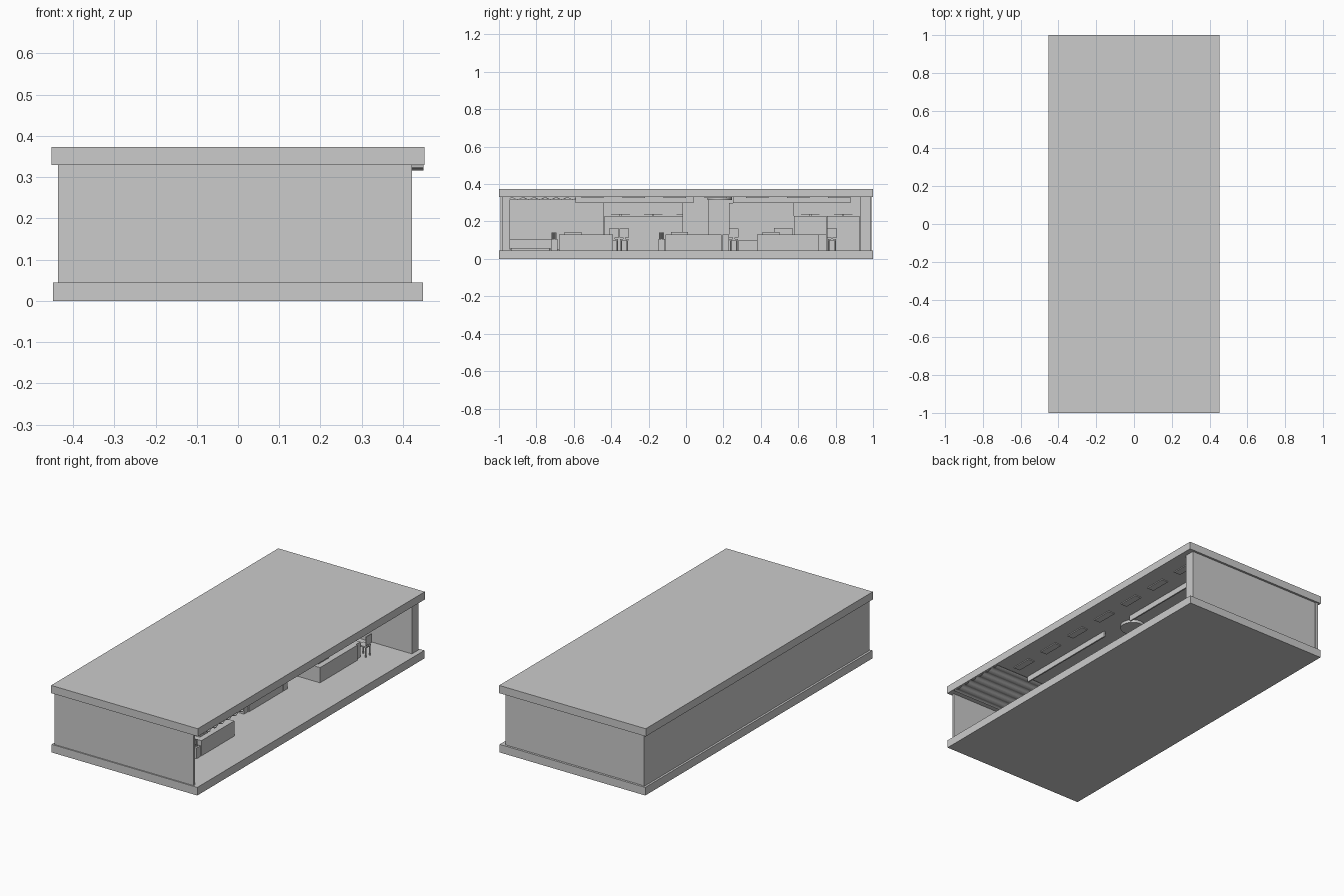
import bpy
import bmesh
import math
from mathutils import Vector

if "Cube" in bpy.data.objects:
    bpy.data.objects.remove(bpy.data.objects["Cube"])

grey = bpy.data.materials.new("plain grey")
grey.use_nodes = True
colour = (0.6, 0.6, 0.6, 1)
grey.diffuse_color = colour
grey.node_tree.nodes["Principled BSDF"].inputs["Base Color"].default_value = colour


def box(name, x, y, z):
    """Box from (low, high) pairs on each axis."""
    bpy.ops.mesh.primitive_cube_add(size=1)
    ob = bpy.context.object
    ob.name = name
    low, high = Vector((x[0], y[0], z[0])), Vector((x[1], y[1], z[1]))
    for v in ob.data.vertices:
        v.co = (low + high) / 2 + v.co * (high - low)
    ob.data.materials.append(grey)
    return ob


def disc(name, centre, radius, depth, sides=32):
    bpy.ops.mesh.primitive_cylinder_add(vertices=sides, radius=radius, depth=depth, location=centre)
    ob = bpy.context.object
    ob.name = name
    ob.data.materials.append(grey)
    bpy.ops.object.shade_smooth_by_angle(angle=math.radians(40))
    return ob


FLOOR, CEILING = 0.045, 0.33

# Shell, open on one long side; the walls run down through the floor
box("floor_slab", (-0.449, 0.449), (-1, 1), (0, FLOOR))
box("roof_slab", (-0.452, 0.452), (-1, 1), (CEILING, 0.373))
box("long_wall", (-0.437, -0.422), (-0.993, 0.993), (0, CEILING))
box("front_wall", (-0.422, 0.422), (-0.993, -0.98), (0, CEILING))
box("back_wall", (-0.422, 0.422), (0.93, 0.988), (0, CEILING))
box("column", (-0.055, 0.085), (-0.02, 0.12), (0, CEILING))
box("front_wall_panel", (-0.422, -0.412), (-0.945, -0.44), (0.05, 0.318))
box("back_wall_panel", (-0.422, -0.412), (0.23, 0.578), (FLOOR, 0.3))

# Hanging ceiling strips, light panels and round lamp
for i, span in enumerate([(-0.59, 0.04), (0.25, 0.88)]):
    box(f"ceiling_strip_{i}", (0.232, 0.24), span, (0.298, CEILING))
for i in range(7):
    y = 0.82 - 0.22 * i
    box(f"ceiling_light_{i}", (0.32, 0.36), (y - 0.06, y + 0.06), (0.325, CEILING))
disc("round_lamp", (0.16, 0.18, 0.322), 0.065, 0.016)

# Wavy ceiling panel: a sine profile swept across the room
mesh = bpy.data.meshes.new("wavy_ceiling")
wavy = bpy.data.objects.new("wavy_ceiling", mesh)
bpy.context.collection.objects.link(wavy)
bm = bmesh.new()
previous = None
for i in range(73):
    y, z = -0.945 + i * 0.355 / 72, 0.324 + 0.005 * math.sin(i * math.tau / 12)
    pair = [bm.verts.new((x, y, z)) for x in (-0.42, 0.45)]
    if previous:
        bm.faces.new((previous[0], previous[1], pair[1], pair[0]))
    previous = pair
bm.to_mesh(mesh)
bm.free()
mesh.materials.append(grey)
wavy.modifiers.new("thickness", "SOLIDIFY").thickness = 0.003

# Tall cabinets with a thin lamp over each
for i, y in enumerate([-0.35, -0.175, 0, 0.665, 0.84]):
    box(f"tall_cabinet_{i}", (-0.422, -0.365), (y - 0.087, y + 0.087), (0, 0.228))
    box(f"cabinet_lamp_{i}", (-0.41, -0.34), (y - 0.05, y + 0.05), (0.236, 0.241))
    box(f"lamp_stem_{i}", (-0.395, -0.385), (y - 0.005, y + 0.005), (0.228, 0.237))


def desk(name, x, y, drawers_y):
    """Counter with a front panel, a deep top, a drawer block and papers."""
    box(name + "_panel", (x - 0.015, x), y, (FLOOR, 0.13))
    box(name + "_top", (x - 0.18, x), y, (0.118, 0.13))
    box(name + "_drawers", (x - 0.18, x - 0.015), drawers_y, (FLOOR, 0.118))
    box(name + "_end", (x - 0.18, x - 0.015), (y[0], y[0] + 0.015), (FLOOR, 0.118))
    box(name + "_papers", (x - 0.09, x - 0.03), (y[0] + 0.03, y[0] + 0.12), (0.13, 0.145))


desk("front_desk", 0.25, (-0.68, -0.39), (-0.46, -0.39))
desk("middle_desk", 0.145, (-0.11, 0.19), (0.04, 0.19))
desk("back_desk", 0.24, (0.38, 0.71), (0.63, 0.71))
box("back_desk_screen", (0.12, 0.13), (0.47, 0.57), (0.13, 0.165))
box("middle_side_table", (0.03, 0.145), (0.195, 0.23), (FLOOR, 0.13))
box("back_desk_end", (0.19, 0.23), (0.71, 0.75), (FLOOR, 0.13))
box("back_side_table", (-0.25, -0.05), (0.28, 0.38), (FLOOR, 0.10))


def plant(name, x, y):
    """Square planter with a tuft of upright stems."""
    box(name + "_pot", (x - 0.02, x + 0.02), (y - 0.017, y + 0.017), (FLOOR, 0.105))
    for i in range(5):
        a = i * math.tau / 5
        disc(f"{name}_stem_{i}", (x + 0.01 * math.cos(a), y + 0.01 * math.sin(a), 0.122), 0.004, 0.036, 6)


plant("front_plant", 0.23, -0.705)
plant("middle_plant", 0.12, -0.13)


def chair(name, x, y):
    """Four-legged chair whose back is towards the open side."""
    box(name + "_seat", (x - 0.05, x), (y - 0.022, y + 0.022), (0.098, 0.106))
    box(name + "_back", (x - 0.003, x + 0.003), (y - 0.026, y + 0.026), (0.115, 0.163))
    box(name + "_back_post", (x - 0.003, x + 0.003), (y - 0.006, y + 0.006), (0.1, 0.116))
    for i, dx in enumerate((-0.045, -0.005)):
        for j, dy in enumerate((-0.017, 0.017)):
            disc(f"{name}_leg_{i}{j}", (x + dx, y + dy, 0.072), 0.004, 0.054, 8)


chair("front_chair", 0.02, -0.385)
chair("front_visitor_chair", 0.10, -0.33)
chair("middle_chair", 0.08, 0.255)
chair("back_chair", 0.26, 0.78)

# Low bench against the long wall
box("bench_seat", (-0.412, -0.25), (-0.945, -0.72), (0.055, 0.105))
box("bench_base", (-0.412, -0.27), (-0.935, -0.73), (FLOOR, 0.055))
